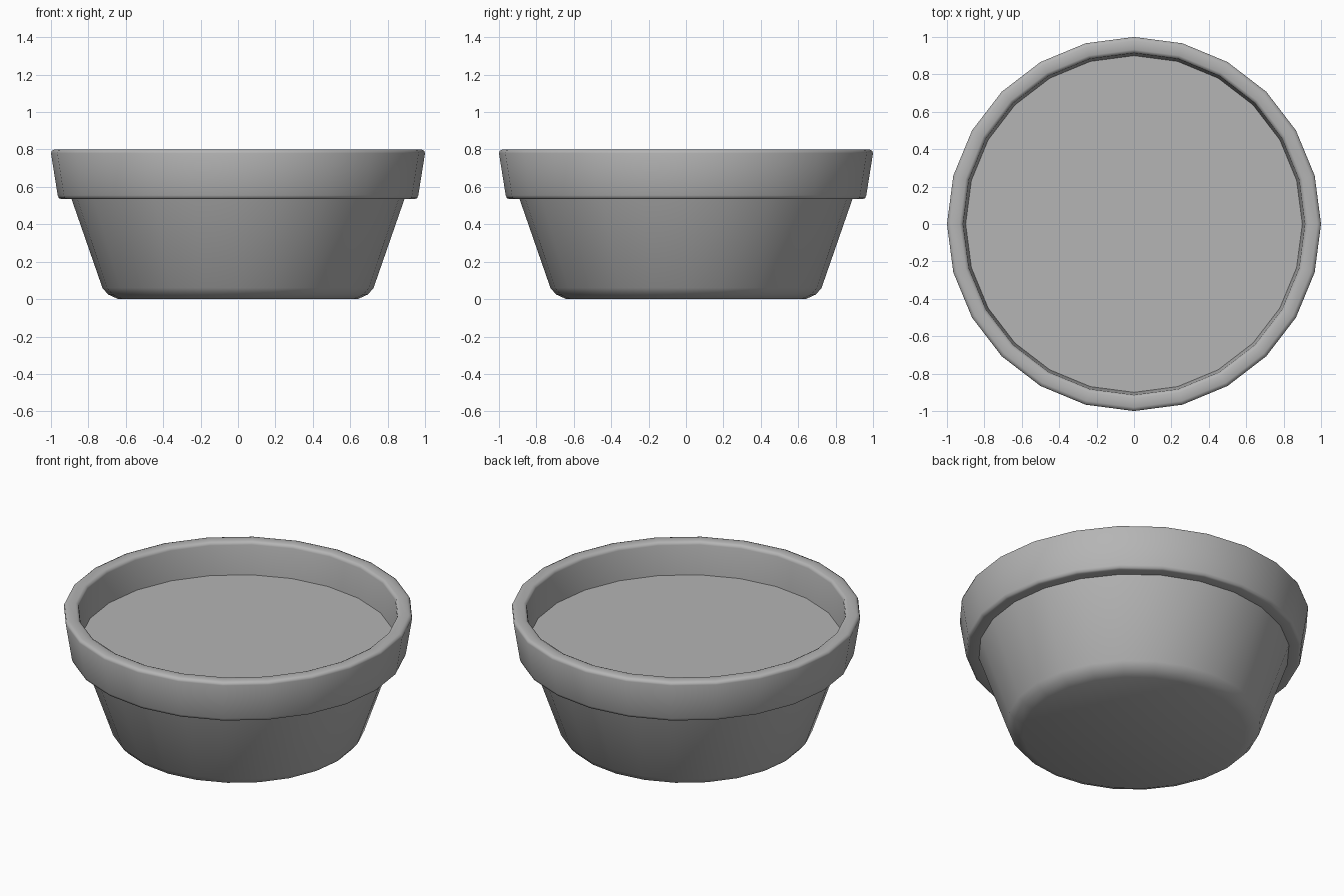
import bpy, math

if "Cube" in bpy.data.objects:
    bpy.data.objects.remove(bpy.data.objects["Cube"])

SIDES = 24

# One dark grey for the whole model
grey = bpy.data.materials.new("dark_grey")
grey.diffuse_color = (0.46, 0.46, 0.46, 1)
grey.use_nodes = True
grey.node_tree.nodes["Principled BSDF"].inputs["Base Color"].default_value = grey.diffuse_color


def lathe(name, profile, cap_start=False, cap_end=False):
    """Revolve (radius, z) points, listed from the outside bottom upwards."""
    verts = [(r * math.cos(2 * math.pi * i / SIDES),
              r * math.sin(2 * math.pi * i / SIDES), z)
             for r, z in profile for i in range(SIDES)]
    faces = []
    for k in range(len(profile) - 1):
        for i in range(SIDES):
            j = (i + 1) % SIDES
            a, b = k * SIDES, (k + 1) * SIDES
            faces.append((a + i, a + j, b + j, b + i))
    if cap_start:
        faces.append(tuple(reversed(range(SIDES))))
    if cap_end:
        last = (len(profile) - 1) * SIDES
        faces.append(tuple(range(last, last + SIDES)))
    mesh = bpy.data.meshes.new(name)
    mesh.from_pydata(verts, [], faces)
    mesh.materials.append(grey)
    obj = bpy.data.objects.new(name, mesh)
    bpy.context.collection.objects.link(obj)
    bpy.ops.object.select_all(action='DESELECT')
    obj.select_set(True)
    bpy.context.view_layer.objects.active = obj
    bpy.ops.object.shade_smooth_by_angle(angle=math.radians(50))
    return obj


# Pot: rounded foot, tapered body, overhanging collar, inner wall to the soil
lathe("pot", [
    (0.64, 0.0), (0.695, 0.025), (0.725, 0.06),      # foot
    (0.89, 0.535),                                   # body
    (0.945, 0.535), (0.958, 0.54), (0.964, 0.555),   # collar underside
    (1.0, 0.78), (0.996, 0.793), (0.98, 0.80),       # collar and outer lip
    (0.932, 0.80), (0.918, 0.793), (0.914, 0.78),    # inner lip
    (0.90, 0.597),                                   # inner wall
], cap_start=True)

# Soil: flat disc filling the pot
lathe("soil", [(0.90, 0.597)], cap_end=True)
